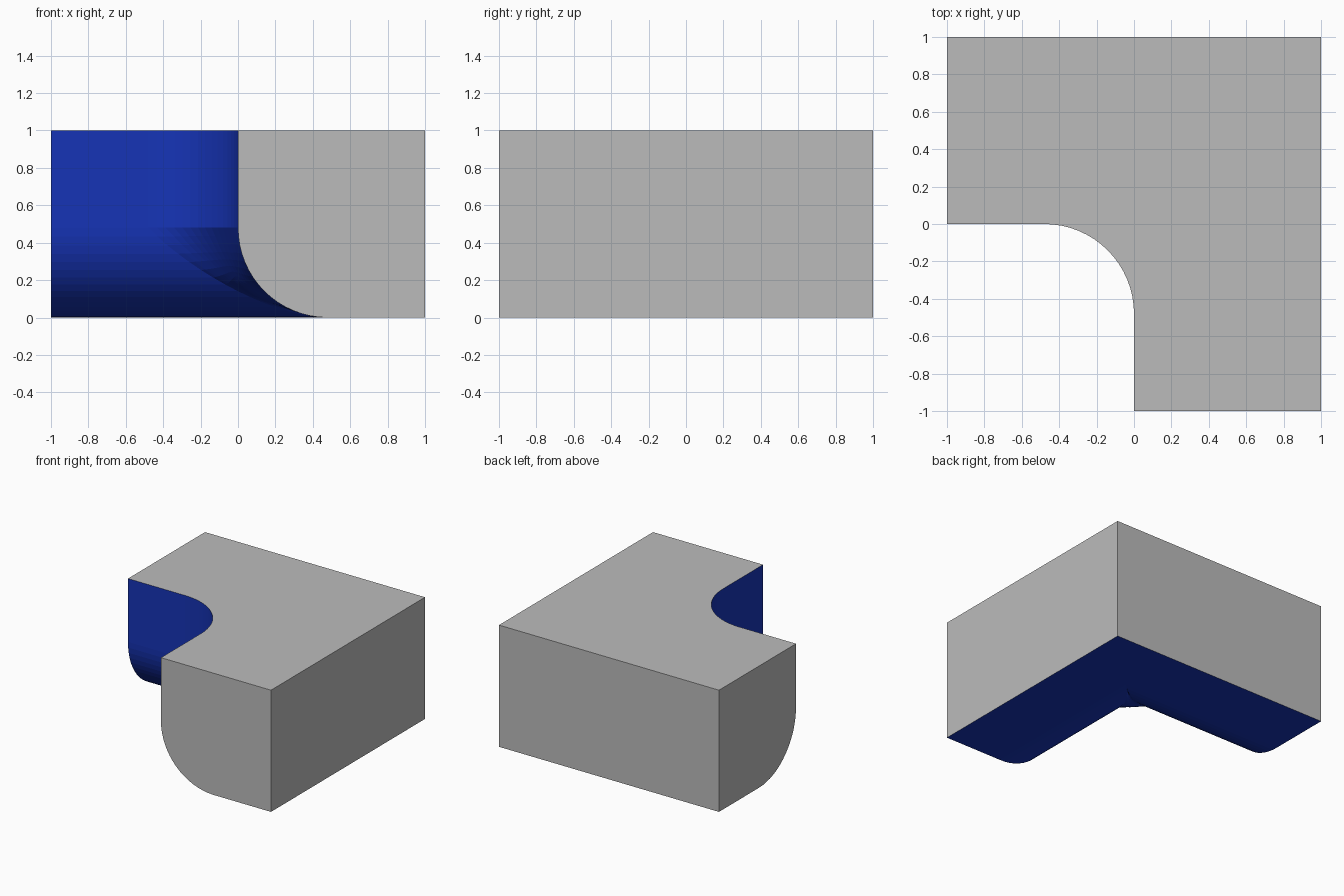
import bpy, bmesh

if "Cube" in bpy.data.objects:
    bpy.data.objects.remove(bpy.data.objects["Cube"])

# L-shaped block with its inner corner at the origin
outline = [(-1, 0), (0, 0), (0, -1), (1, -1), (1, 1), (-1, 1)]
bm = bmesh.new()
base = bm.faces.new([bm.verts.new((x, y, 0)) for x, y in outline])
up = bmesh.ops.extrude_face_region(bm, geom=[base], use_keep_orig=True)["geom"]
bmesh.ops.translate(bm, vec=(0, 0, 1), verts=[v for v in up if isinstance(v, bmesh.types.BMVert)])
bmesh.ops.recalc_face_normals(bm, faces=bm.faces)


def is_inner(e):
    # inner vertical edge and the two lower inner edges
    m = (e.verts[0].co + e.verts[1].co) / 2
    return tuple(round(c, 2) for c in m) in {(0, 0, 0.5), (-0.5, 0, 0), (0, -0.5, 0)}


# Round the inner edges, meeting in a blended corner
bmesh.ops.bevel(bm, geom=[e for e in bm.edges if is_inner(e)], offset=0.48,
                offset_type='OFFSET', segments=16, profile=0.5, affect='EDGES')

mesh = bpy.data.meshes.new("corner_block")
bm.normal_update()

# Blue on the inner wall and underside, grey on the top, outer sides and ends
for f in bm.faces:
    c, n = f.calc_center_median(), f.normal
    grey = n.z > 0.99 or n.x > 0.99 or n.y > 0.99 or c.x < -0.999 or c.y < -0.999
    f.material_index = 0 if grey else 1
    f.smooth = False
bm.to_mesh(mesh)
bm.free()

block = bpy.data.objects.new("corner_block", mesh)
bpy.context.collection.objects.link(block)
for name, color in (("plain_grey", (0.5, 0.5, 0.5, 1)),
                    ("inner_blue", (0.008, 0.034, 0.47, 1))):
    mat = bpy.data.materials.new(name)
    mat.diffuse_color = color
    mat.use_nodes = True
    mat.node_tree.nodes["Principled BSDF"].inputs["Base Color"].default_value = mat.diffuse_color
    mesh.materials.append(mat)
